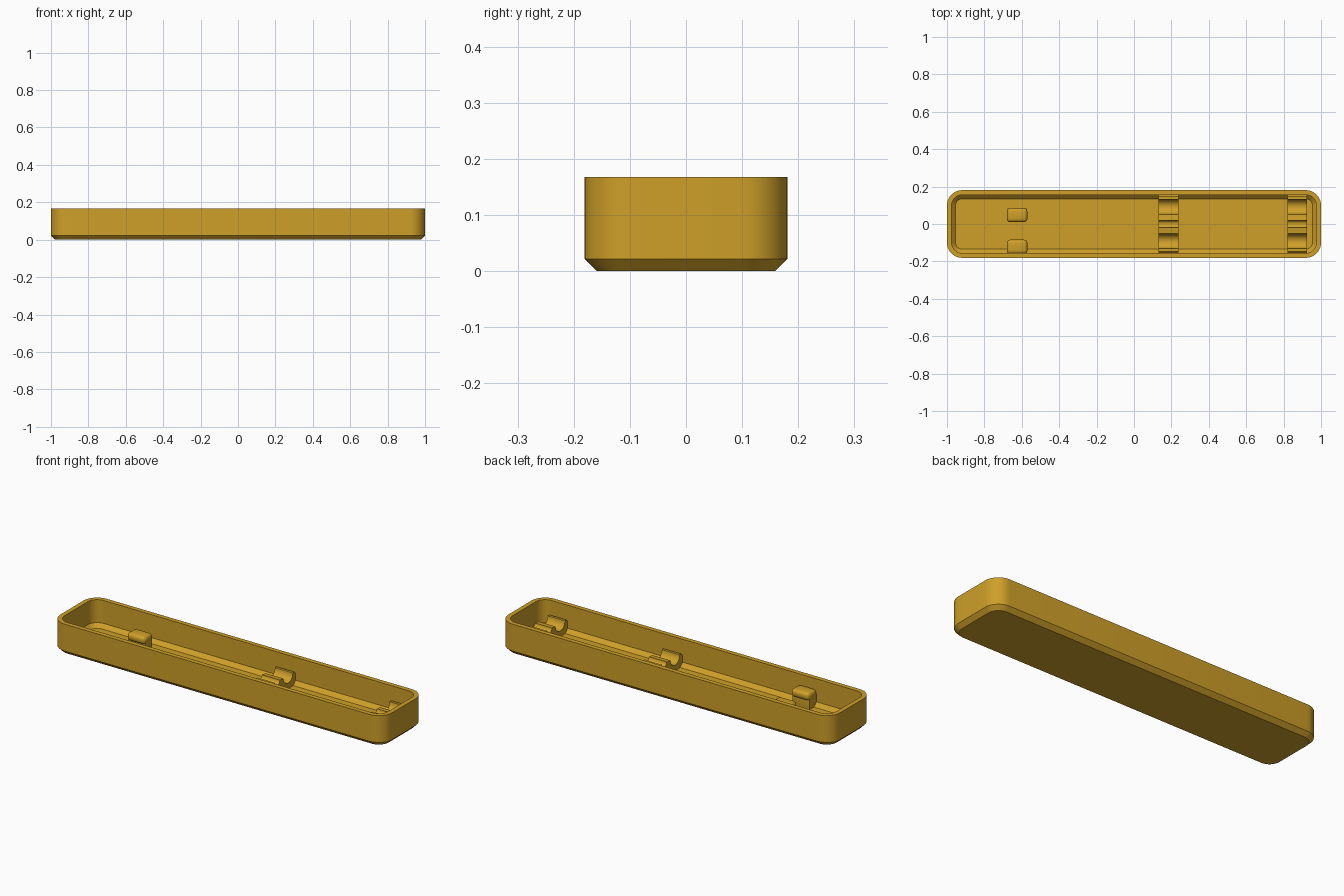
import bpy, bmesh, math

if "Cube" in bpy.data.objects:
    bpy.data.objects.remove(bpy.data.objects["Cube"])

gold = bpy.data.materials.new("golden_yellow")
gold.diffuse_color = (0.62, 0.35, 0.022, 1)
gold.use_nodes = True
gold.node_tree.nodes["Principled BSDF"].inputs["Base Color"].default_value = gold.diffuse_color


def finish(name, bm):
    bmesh.ops.recalc_face_normals(bm, faces=bm.faces[:])
    me = bpy.data.meshes.new(name)
    bm.to_mesh(me)
    bm.free()
    ob = bpy.data.objects.new(name, me)
    bpy.context.collection.objects.link(ob)
    me.materials.append(gold)
    bpy.ops.object.select_all(action='DESELECT')
    ob.select_set(True)
    bpy.context.view_layer.objects.active = ob
    bpy.ops.object.shade_smooth_by_angle(angle=math.radians(30))
    return ob


def rounded_loop(bm, hx, hy, r, z, seg=10):
    """Ring of vertices along a rounded rectangle."""
    ring = []
    for q, (sx, sy) in enumerate([(1, 1), (-1, 1), (-1, -1), (1, -1)]):
        for i in range(seg + 1):
            a = math.pi / 2 * (q + i / seg)
            ring.append(bm.verts.new((sx * (hx - r) + r * math.cos(a),
                                      sy * (hy - r) + r * math.sin(a), z)))
    return ring


def prism(name, profile, x0, x1):
    """Extrude a y-z profile along x."""
    bm = bmesh.new()
    a = [bm.verts.new((x0, y, z)) for y, z in profile]
    b = [bm.verts.new((x1, y, z)) for y, z in profile]
    bm.faces.new(a)
    bm.faces.new(b[::-1])
    n = len(a)
    for i in range(n):
        bm.faces.new((a[i], a[(i + 1) % n], b[(i + 1) % n], b[i]))
    return finish(name, bm)


def soft_box(name, x, y, z, bevel):
    """Box between (min, max) pairs with rounded edges."""
    bm = bmesh.new()
    bmesh.ops.create_cube(bm, size=1)
    for v in bm.verts:
        v.co = [(p[0] + p[1]) / 2 + c * (p[1] - p[0]) for p, c in zip((x, y, z), v.co)]
    bmesh.ops.bevel(bm, geom=bm.edges[:], offset=bevel, segments=4,
                    profile=0.5, affect='EDGES')
    return finish(name, bm)


# Tray: chamfered outer shell, rim, inner wall, chamfered floor
bm = bmesh.new()
levels = [(0.978, 0.159, 0.060, 0.0), (1.0, 0.181, 0.082, 0.022),
          (1.0, 0.181, 0.082, 0.168), (0.975, 0.156, 0.057, 0.168),
          (0.975, 0.156, 0.057, 0.043), (0.954, 0.135, 0.036, 0.022)]
rings = [rounded_loop(bm, *lv) for lv in levels]
for a, b in zip(rings, rings[1:]):
    for i in range(len(a)):
        j = (i + 1) % len(a)
        bm.faces.new((a[i], a[j], b[j], b[i]))
bm.faces.new(rings[0][::-1])
bm.faces.new(rings[-1])
finish("tray", bm)


def groove(cy, r, z, steps=12):
    return [(cy + r * math.cos(a), z + r * math.sin(a))
            for a in (math.pi * (2 - i / steps) for i in range(steps + 1))]


# Cradle ribs: two large grooves and a small one between them
half = groove(0.092, 0.040, 0.092)
profile = [(0.157, 0.015), (0.157, 0.078), (0.146, 0.092)]
profile += half
profile += groove(0.0, 0.02, 0.096)
profile += [(-y, z) for y, z in reversed(half)]
profile += [(-y, z) for y, z in ((0.146, 0.092), (0.157, 0.078), (0.157, 0.015))]
for name, x0, x1 in (("middle_cradle", 0.13, 0.238), ("end_cradle", 0.822, 0.925)):
    prism(name, profile, x0, x1)

# Clips: upright stem with a rounded head
for name, stem, head in (("front_clip", (-0.157, -0.095), (-0.16, -0.084)),
                         ("rear_clip", (0.022, 0.083), (0.010, 0.085))):
    soft_box(name + "_stem", (-0.677, -0.573), stem, (0.012, 0.09), 0.004)
    soft_box(name + "_head", (-0.68, -0.57), head, (0.07, 0.113), 0.018)
